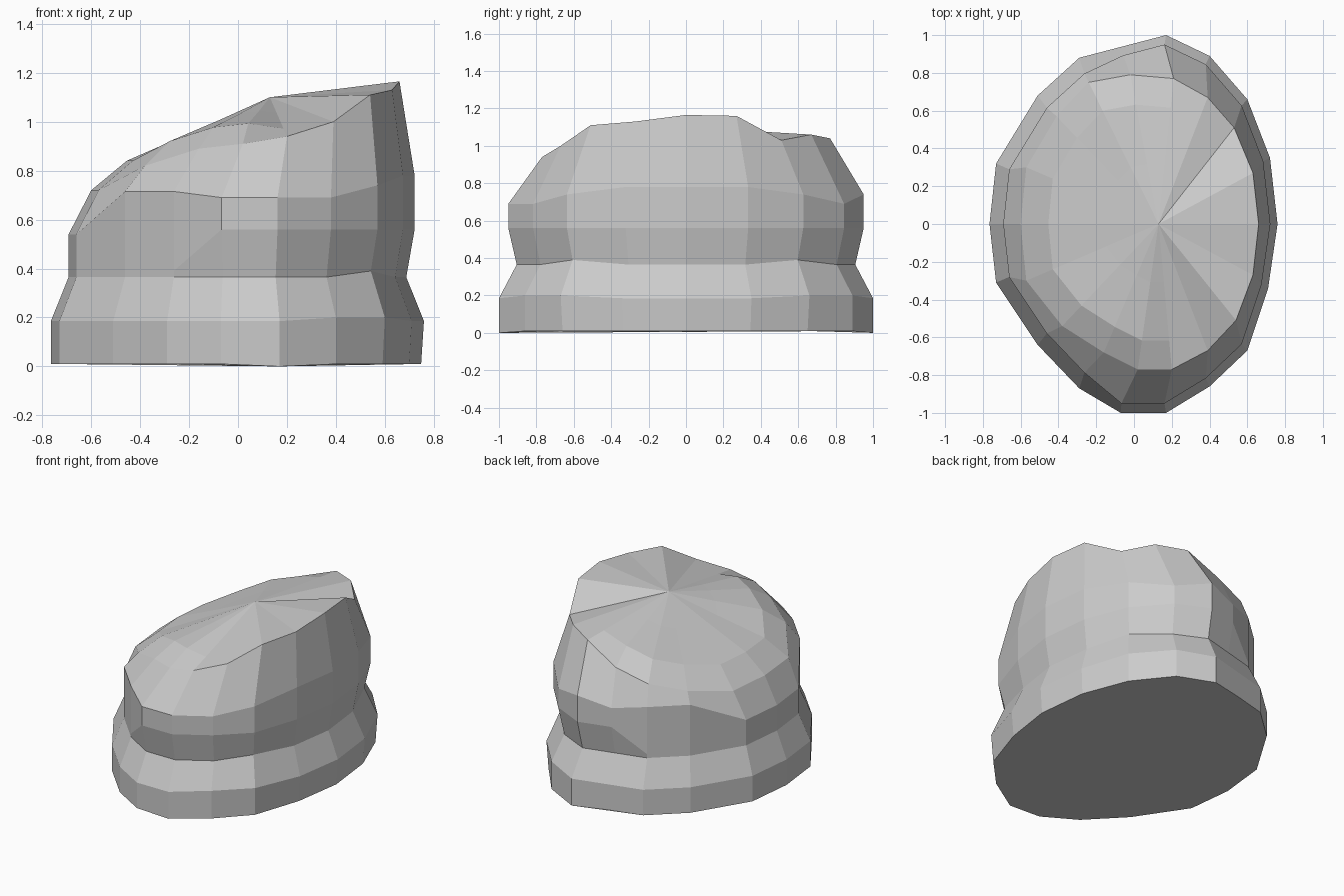
import bpy
import bmesh
from mathutils import Vector

cube = bpy.data.objects.get("Cube")
if cube:
    bpy.data.objects.remove(cube, do_unlink=True)

grey = bpy.data.materials.new("plain grey")
grey.use_nodes = True
tint = (0.6, 0.6, 0.6, 1.0)
grey.diffuse_color = tint
grey.node_tree.nodes["Principled BSDF"].inputs["Base Color"].default_value = tint

# Footprint, counter-clockwise from the tall side
OUTLINE = [(.76, 0), (.72, .35), (.6, .66), (.4, .89), (.17, 1), (-.06, .94),
           (-.29, .88), (-.51, .68), (-.73, .32), (-.765, 0), (-.73, -.31),
           (-.51, -.64), (-.29, -.87), (-.07, -1), (.17, -1), (.4, -.86),
           (.6, -.67), (.71, -.34)]

# Slanted rim around the domed top
RIM = [(.66, 0, 1.165), (.63, .27, 1.16), (.53, .51, 1.03), (.39, .67, 1.06),
       (.21, .77, 1.04), (-.02, .79, .92), (-.24, .75, .85), (-.41, .57, .78),
       (-.57, .3, .72), (-.6, 0, .72), (-.57, -.3, .72), (-.38, -.54, .82),
       (-.16, -.68, .89), (.02, -.77, .91), (.2, -.77, .94), (.39, -.67, 1.0),
       (.54, -.51, 1.11), (.63, -.27, 1.13)]


def ring(scale, height):
    """Scaled footprint; scale and height are rules of the position."""
    return [Vector((x * scale(x), y * scale(x), height(x, y))) for x, y in OUTLINE]


def fold_height(x, y):
    return .56 if x > -.2 else .39


def shoulder_height(x, y):
    if x > .5:
        return .78 if abs(y) < .5 else .74
    if x > -.2:
        return .74 if y > .95 else .69
    return .715 if x > -.6 else .54


def upper_scale(x):
    return .95 if x > -.2 else .905


def dome_ring(t, bulge):
    points = []
    for co in RIM:
        point = Vector(co).lerp(PEAK, t)
        if co[0] < .1:
            point.z += bulge
        points.append(point)
    return points


PEAK = Vector((.13, 0, 1.1))
rings = [
    ring(lambda x: .985 if x > .5 else 1, lambda x, y: 0 if .1 < x < .2 else .01),
    ring(lambda x: 1, lambda x, y: .2 if .3 < x < .65 else .185),
    ring(lambda x: .905, lambda x, y: .39 if .5 < x < .65 else .365),
    ring(upper_scale, fold_height),
    ring(upper_scale, shoulder_height),
    [Vector(co) for co in RIM],
    dome_ring(.2, .045),
    dome_ring(.6, .02),
]

# Faceted body lofted through the rings
bm = bmesh.new()
loops = [[bm.verts.new(co) for co in points] for points in rings]
count = len(OUTLINE)
for low, high in zip(loops, loops[1:]):
    for i in range(count):
        j = (i + 1) % count
        bm.faces.new((low[i], low[j], high[j], high[i]))
bm.faces.new(reversed(loops[0]))
peak = bm.verts.new(PEAK)
for i in range(count):
    bm.faces.new((loops[-1][i], loops[-1][(i + 1) % count], peak))
bmesh.ops.recalc_face_normals(bm, faces=bm.faces)

mesh = bpy.data.meshes.new("banded_body")
bm.to_mesh(mesh)
bm.free()
mesh.materials.append(grey)
body = bpy.data.objects.new("banded_body", mesh)
bpy.context.collection.objects.link(body)
